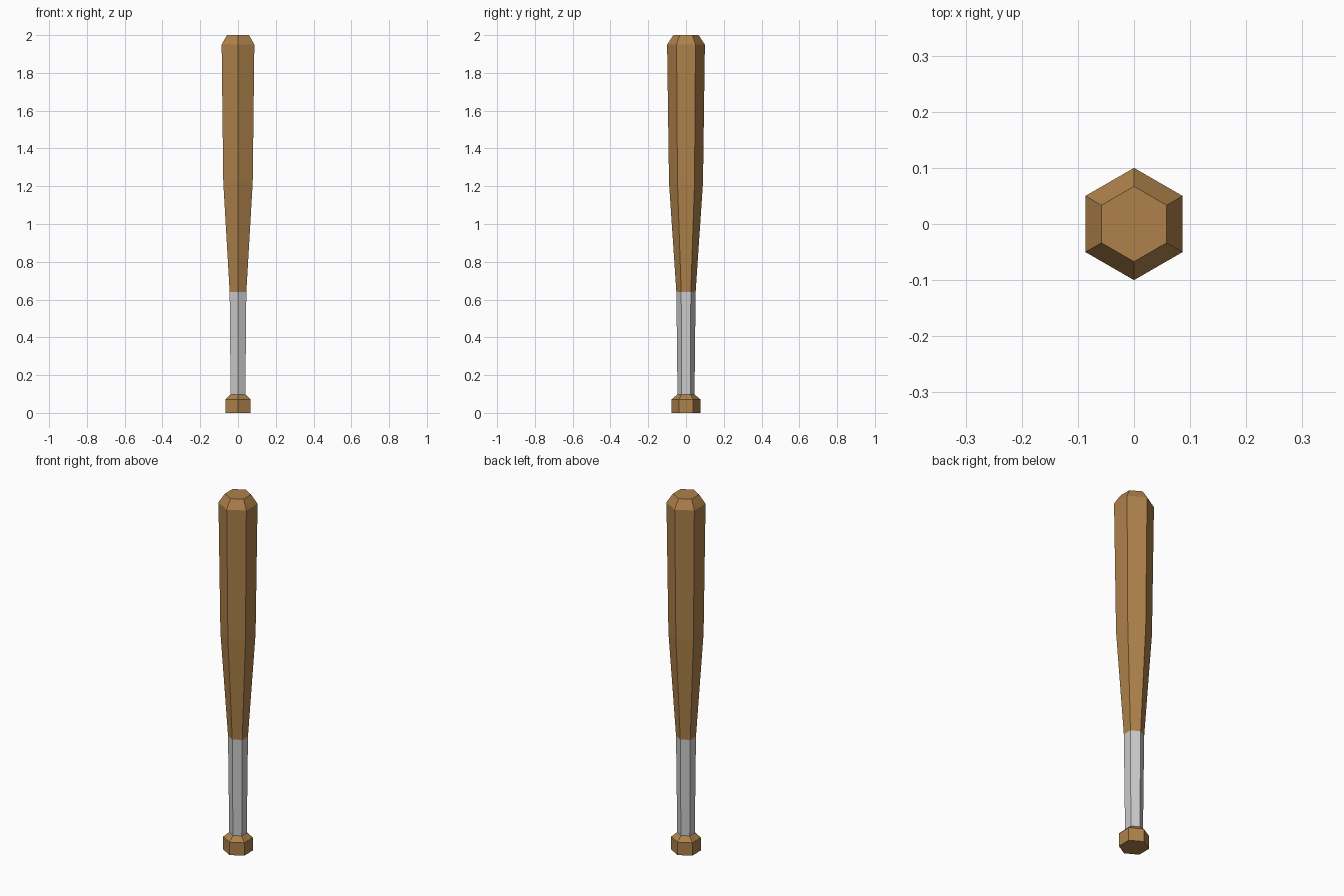
import bpy, bmesh, math

if "Cube" in bpy.data.objects:
    bpy.data.objects.remove(bpy.data.objects["Cube"])

SIDES = 6

wood = bpy.data.materials.new("wood")
wood.diffuse_color = (0.42, 0.22, 0.07, 1)
wood.use_nodes = True
wood.node_tree.nodes["Principled BSDF"].inputs["Base Color"].default_value = wood.diffuse_color


def lathe(name, profile, mat=None, cap_bottom=False, cap_top=False):
    """Six-sided body from (radius, height) pairs, corners on the y axis."""
    bm = bmesh.new()
    rings = []
    for r, z in profile:
        angles = [math.pi / 2 + 2 * math.pi * i / SIDES for i in range(SIDES)]
        rings.append([bm.verts.new((r * math.cos(a), r * math.sin(a), z)) for a in angles])
    for lo, hi in zip(rings, rings[1:]):
        for i in range(SIDES):
            j = (i + 1) % SIDES
            bm.faces.new((lo[i], lo[j], hi[j], hi[i]))
    if cap_bottom:
        bm.faces.new(rings[0][::-1])
    if cap_top:
        bm.faces.new(rings[-1])
    mesh = bpy.data.meshes.new(name)
    bm.to_mesh(mesh)
    bm.free()
    if mat:
        mesh.materials.append(mat)
    obj = bpy.data.objects.new(name, mesh)
    bpy.context.collection.objects.link(obj)
    return obj


# Knob at the foot
lathe("knob", [(0.076, 0), (0.076, 0.072), (0.045, 0.098)], wood, cap_bottom=True)

# Grey grip
lathe("grip", [(0.045, 0.098), (0.051, 0.64)])

# Tapered barrel with chamfered end
lathe("barrel", [(0.051, 0.64), (0.09, 1.22), (0.1, 1.95), (0.067, 2.0)], wood, cap_top=True)
